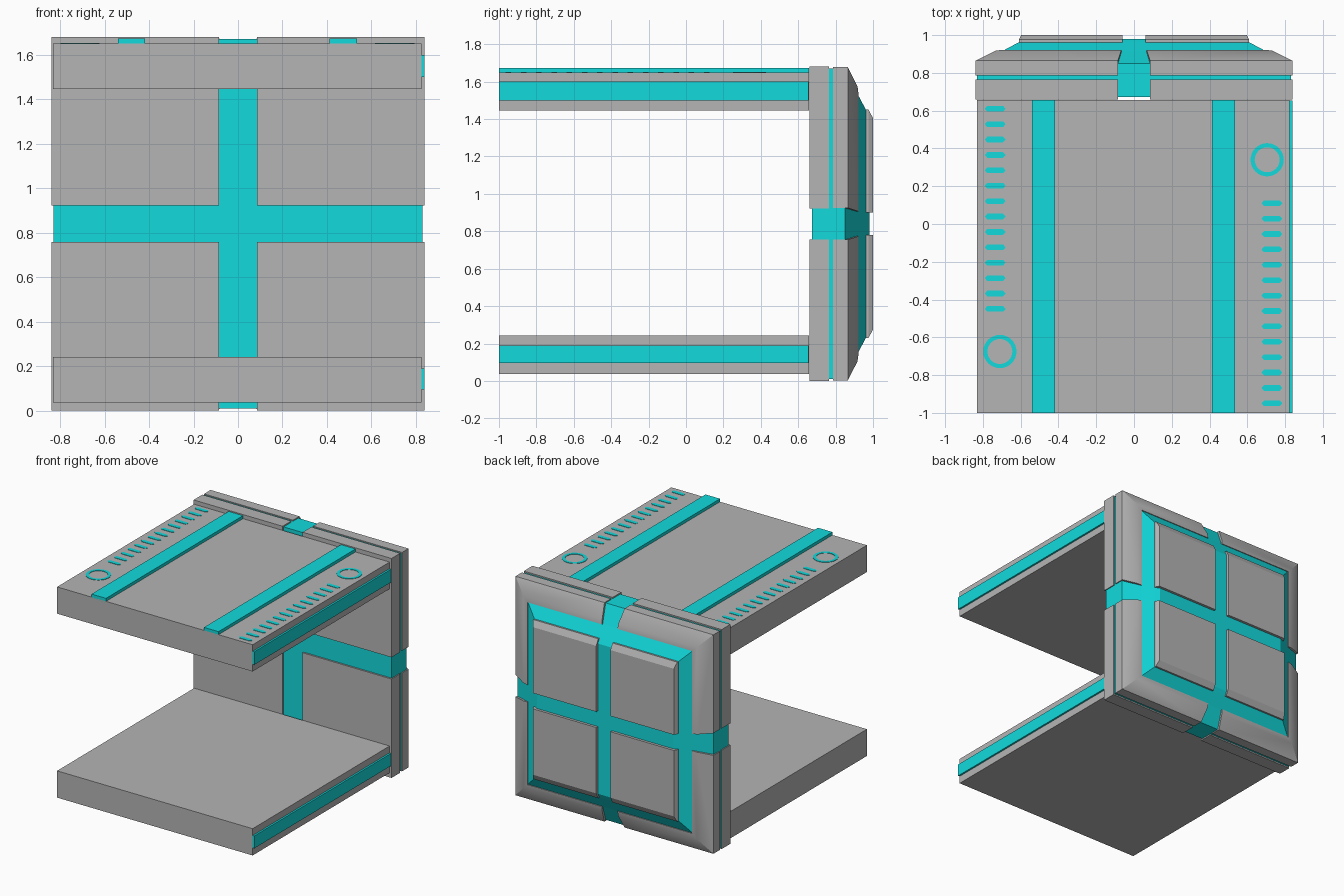
import bpy, bmesh, math

if "Cube" in bpy.data.objects:
    bpy.data.objects.remove(bpy.data.objects["Cube"])

def material(name, rgb):
    m = bpy.data.materials.new(name)
    m.diffuse_color = (*rgb, 1)
    m.use_nodes = True
    m.node_tree.nodes["Principled BSDF"].inputs["Base Color"].default_value = m.diffuse_color
    return m

GREY = material("grey", (0.46, 0.46, 0.46))
CYAN = material("cyan", (0.006, 0.70, 0.72))
CZ = 0.84  # height of the back block's centre

def finish(name, bm, mat):
    bmesh.ops.recalc_face_normals(bm, faces=bm.faces)
    me = bpy.data.meshes.new(name)
    bm.to_mesh(me)
    bm.free()
    me.materials.append(mat)
    ob = bpy.data.objects.new(name, me)
    bpy.context.collection.objects.link(ob)
    return ob

def loft(bm, sections, caps=True):
    """Skin closed sections; either cap the ends or join last to first."""
    rings = [[bm.verts.new(p) for p in s] for s in sections]
    n = len(rings[0])
    pairs = list(zip(rings, rings[1:]))
    if caps:
        bm.faces.new(rings[0])
        bm.faces.new(rings[-1])
    else:
        pairs.append((rings[-1], rings[0]))
    for a, b in pairs:
        for i in range(n):
            j = (i + 1) % n
            bm.faces.new((a[i], a[j], b[j], b[i]))

def rect(x0, x1, y, z0, z1):
    return [(x0, y, z0), (x1, y, z0), (x1, y, z1), (x0, y, z1)]

def box(name, x, y, z, mat):
    bm = bmesh.new()
    loft(bm, [rect(*x, yy, *z) for yy in y])
    return finish(name, bm, mat)

# Top and bottom slabs with a strip along the right edge
for label, z0, z1, s0, s1 in (("top", 1.445, 1.65, 1.50, 1.60),
                              ("bottom", 0.037, 0.242, 0.095, 0.19)):
    box(label + "_slab", (-0.832, 0.824), (-1, 0.657), (z0, z1), GREY)
    box(label + "_side_strip", (0.80, 0.838), (-1, 0.655), (s0, s1), CYAN)

# Raised strips on the top slab
for x0, x1 in ((-0.54, -0.418), (0.412, 0.535)):
    box("top_strip", (x0, x1), (-1, 0.657), (1.64, 1.673), CYAN)

# Thin pointed dashes on the top slab
for xc, ystart in ((-0.735, 0.61), (0.73, 0.11)):
    bm = bmesh.new()
    for i in range(14):
        y = ystart - i * 0.0815
        hexa = [(-0.055, 0), (-0.042, -0.015), (0.042, -0.015),
                (0.055, 0), (0.042, 0.015), (-0.042, 0.015)]
        loft(bm, [[(xc + a, y + b, z) for a, b in hexa] for z in (1.648, 1.653)])
    finish("top_dashes", bm, CYAN)

# Thin circles on the top slab
for xc, yc in ((0.705, 0.34), (-0.71, -0.675)):
    bm = bmesh.new()
    prof = ((0.066, 1.648), (0.088, 1.648), (0.088, 1.653), (0.066, 1.653))
    loft(bm, [[(xc + r * math.cos(t), yc + r * math.sin(t), z) for r, z in prof]
              for t in (math.tau * k / 32 for k in range(32))], caps=False)
    finish("top_circle", bm, CYAN)

# Cyan core of the back block, tapering to the back
bm = bmesh.new()
core = ((0.83, 0.673), (0.83, 0.85), (0.70, 0.914), (0.61, 0.962), (0.575, 0.98))
loft(bm, [rect(-h, h, y, CZ - h, CZ + h) for h, y in core])
finish("back_core", bm, CYAN)

# Grey cladding of the core, repeated in four corners
for sx in (-1, 1):
    for sz in (-1, 1):
        def q(a, y, b):
            return (sx * a, y, CZ + sz * b)

        # Front plate
        bm = bmesh.new()
        loft(bm, [[q(0.085, y, 0.083), q(0.838, y, 0.083), q(0.838, y, 0.84),
                   q(0.085, y, 0.84)] for y in (0.66, 0.765)])
        finish("front_plate", bm, GREY)

        # L-shaped bevelled corner frame: half size, depth, gap
        prof = ((0.838, 0.787, 0.085), (0.838, 0.865, 0.085),
                (0.735, 0.917, 0.068), (0.698, 0.922, 0.065),
                (0.698, 0.88, 0.065), (0.80, 0.787, 0.085))
        bm = bmesh.new()
        loft(bm, [[q(g, y, h) for h, y, g in prof],
                  [q(h, y, h) for h, y, g in prof],
                  [q(h, y, g) for h, y, g in prof]])
        finish("corner_frame", bm, GREY)

        # Back panel, bevelled on its outer edges
        bm = bmesh.new()
        loft(bm, [[q(0.06, y, 0.06), q(a, y, 0.06), q(a, y, b), q(0.06, y, b)]
                  for y, a, b in ((0.962, 0.61, 0.61), (0.976, 0.61, 0.61),
                                  (1.0, 0.597, 0.565))])
        finish("back_panel", bm, GREY)

# Soft shading on the corner frames only
bpy.ops.object.select_all(action='DESELECT')
for ob in bpy.data.objects:
    if ob.name.startswith("corner_frame"):
        ob.select_set(True)
        bpy.context.view_layer.objects.active = ob
bpy.ops.object.shade_smooth_by_angle(angle=math.radians(30))
